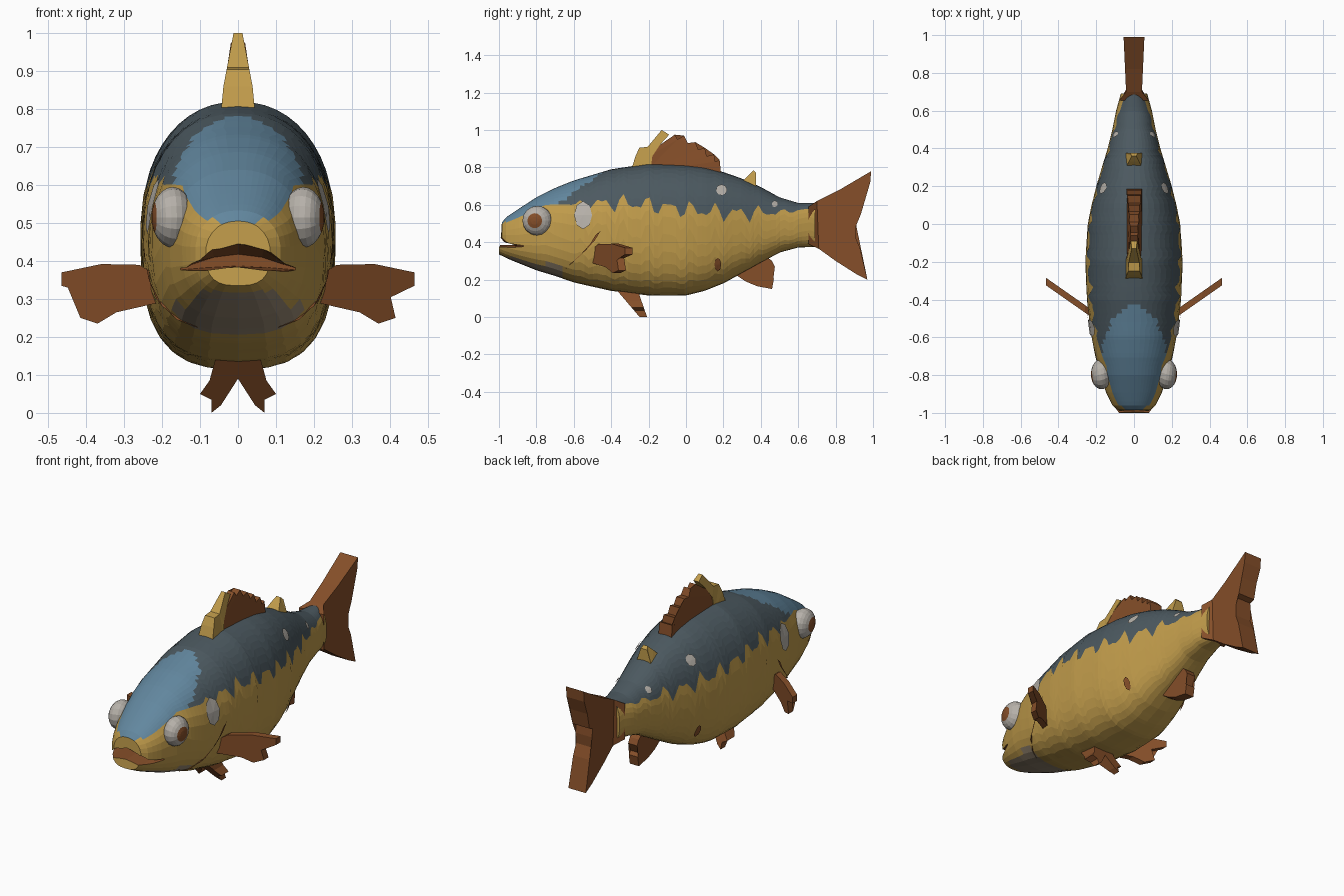
import bpy, bmesh, math
from mathutils import Vector

if "Cube" in bpy.data.objects:
    bpy.data.objects.remove(bpy.data.objects["Cube"])

# ---- colours ----
COLOURS = [("ochre_yellow", (0.53, 0.33, 0.07)), ("slate_back", (0.072, 0.100, 0.117)),
           ("blue_forehead", (0.122, 0.242, 0.345)), ("rust_brown", (0.235, 0.077, 0.022)),
           ("pale_grey", (0.47, 0.44, 0.40)), ("chin_taupe", (0.33, 0.26, 0.18))]
MATS = []
for n, c in COLOURS:
    m = bpy.data.materials.new(n)
    m.diffuse_color = (*c, 1)
    m.use_nodes = True
    m.node_tree.nodes["Principled BSDF"].inputs["Base Color"].default_value = m.diffuse_color
    MATS.append(m)
YELLOW, SLATE, BLUE, BROWN, PALE, CHIN = range(6)


def finish(name, bm):
    bmesh.ops.recalc_face_normals(bm, faces=bm.faces)
    me = bpy.data.meshes.new(name)
    bm.to_mesh(me)
    bm.free()
    for m in MATS:
        me.materials.append(m)
    ob = bpy.data.objects.new(name, me)
    bpy.context.collection.objects.link(ob)
    return ob


def loft(name, rings, rule):
    """Closed rings joined by quads and capped; rule(centre, segment) gives the colour."""
    bm = bmesh.new()
    vs = [[bm.verts.new(p) for p in r] for r in rings]
    n = len(vs[0])
    for a, b in zip(vs, vs[1:]):
        for k in range(n):
            f = bm.faces.new((a[k], a[(k + 1) % n], b[(k + 1) % n], b[k]))
            f.material_index = rule(f.calc_center_median(), k)
    for r in (vs[0], vs[-1]):
        f = bm.faces.new(r)
        f.material_index = rule(f.calc_center_median(), n // 2)
    return finish(name, bm)


def fin(name, pts, place, mat):
    """Thick outline; place(u, v, side) positions both faces."""
    bm = bmesh.new()
    a, b = ([bm.verts.new(place(u, v, s)) for u, v in pts] for s in (1, -1))
    n = len(pts)
    fs = [bm.faces.new(a), bm.faces.new(b)]
    for k in range(n):
        bm.faces.new((a[k], a[(k + 1) % n], b[(k + 1) % n], b[k]))
    for f in bm.faces:
        f.material_index = mat
    bmesh.ops.triangulate(bm, faces=fs)
    return finish(name, bm)


# ---- body shape: y, top, bottom, half width ----
PROFILE = [(-0.985, 0.505, 0.335, 0.085), (-0.96, 0.535, 0.315, 0.115), (-0.9, 0.575, 0.29, 0.145),
           (-0.8, 0.64, 0.25, 0.18), (-0.7, 0.69, 0.22, 0.205), (-0.6, 0.73, 0.185, 0.225),
           (-0.4, 0.79, 0.14, 0.25), (-0.2, 0.82, 0.115, 0.258), (0, 0.812, 0.115, 0.245),
           (0.1, 0.80, 0.14, 0.225), (0.2, 0.775, 0.18, 0.20), (0.3, 0.74, 0.235, 0.17),
           (0.4, 0.695, 0.29, 0.14), (0.5, 0.64, 0.345, 0.115), (0.6, 0.61, 0.372, 0.095),
           (0.69, 0.61, 0.375, 0.07)]
EDGE = [(-1, 0.49), (-0.9, 0.53), (-0.75, 0.60), (-0.3, 0.61), (0, 0.575), (0.25, 0.555),
        (0.5, 0.56), (0.7, 0.58)]


def lerp(table, y):
    for a, b in zip(table, table[1:]):
        if y <= b[0]:
            t = max(0, (y - a[0]) / (b[0] - a[0]))
            return [p + (q - p) * t for p, q in zip(a[1:], b[1:])]
    return table[-1][1:]


def surf(y, z):
    """Half width of the body at a given length and height."""
    t, b, w = lerp(PROFILE, y)
    s = (z - (t + b) / 2) / ((t - b) / 2)
    e = 2.2 if s > 0 else 2.8
    return w * max(0, 1 - abs(s) ** e) ** (1 / e)


NU, NL, STEPS = 9, 10, 72
rings = []
for i in range(STEPS + 1):
    y = -0.985 + 1.675 * i / STEPS
    t, b, w = lerp(PROFILE, y)
    c, h = (t + b) / 2, (t - b) / 2
    amp = min(1, max(0, (y + 0.65) * 5)) * min(1, max(0.2, (0.6 - y) * 4))
    zb = lerp(EDGE, y)[0] + amp * (0.034 * math.sin(y * 52) + 0.022 * math.sin(y * 87))
    zb = max(c + 0.01, min(zb, t - 0.015))
    ab = math.asin(((zb - c) / h) ** 1.1)
    angles = [math.pi / 2 + (ab - math.pi / 2) * k / NU for k in range(NU)]
    angles += [ab + (-math.pi / 2 - ab) * k / NL for k in range(NL + 1)]
    half = []
    for a in angles:
        e = 2.2 if a > 0 else 2.8
        z = c + h * math.copysign(abs(math.sin(a)) ** (2 / e), a)
        x = w * max(0, math.cos(a)) ** (2 / e)
        jut = 0.015 if i == 0 and z < 0.4 else 0
        half.append(Vector((x, y - jut, z)))
    half[0].x = half[-1].x = 0
    rings.append(half + [Vector((-p.x, p.y, p.z)) for p in half[-2:0:-1]])


def body_colour(p, k):
    n = NU + NL
    k = k if k < n else 2 * n - 1 - k
    if k < NU:
        blue = (p.x / 0.168) ** 2 + ((p.y + 0.71) / 0.28) ** 2 < 1 and p.z > 0.5
        return BLUE if blue else (YELLOW if p.y < -0.96 else SLATE)
    if -0.965 < p.y < -0.65 and p.z < 0.335 - 0.2 * (p.y + 1):
        return CHIN
    return YELLOW


body = loft("fish_body", rings, body_colour)

# ---- open mouth, cut with an arched wedge ----
arch = [(-0.2, 0.35), (-0.13, 0.395), (-0.07, 0.44), (0, 0.46), (0.07, 0.44), (0.13, 0.395),
        (0.2, 0.35), (0.1, 0.37), (0, 0.383), (-0.1, 0.37)]
cutter = loft("mouth_cutter", [[Vector((x, -1.05, z)) for x, z in arch],
                               [Vector((x * 0.9, -0.87, 0.39 + (z - 0.39) * 0.4)) for x, z in arch]],
              lambda p, k: BROWN)
mod = body.modifiers.new("mouth", 'BOOLEAN')
mod.operation, mod.object, mod.solver = 'DIFFERENCE', cutter, 'EXACT'
bpy.context.view_layer.objects.active = body
bpy.ops.object.modifier_apply(modifier="mouth")
bpy.data.objects.remove(cutter)

# ---- fins on the centre line ----
fin("tail_fin", [(0.655, 0.59), (0.70, 0.62), (0.82, 0.68), (0.99, 0.78), (0.985, 0.72), (0.955, 0.64),
                 (0.935, 0.55), (0.905, 0.54), (0.91, 0.49), (0.905, 0.43), (0.93, 0.37), (0.97, 0.20),
                 (0.91, 0.23), (0.80, 0.30), (0.71, 0.365), (0.655, 0.39)],
    lambda y, z, s: (s * (0.078 - 0.8 * (y - 0.655) if y < 0.7 else 0.042 + 0.045 * (y - 0.7)), y, z), BROWN)
taper = lambda y, z, s: (s * max(0.012, 0.042 - 0.15 * max(0, z - 0.82)), y, z)
fin("dorsal_fin", [(-0.21, 0.78), (-0.18, 0.87), (-0.14, 0.92), (-0.06, 0.975), (-0.045, 0.95), (-0.01, 0.97),
                   (0.01, 0.93), (0.05, 0.935), (0.065, 0.895), (0.10, 0.905), (0.11, 0.86), (0.15, 0.87),
                   (0.155, 0.83), (0.18, 0.84), (0.19, 0.74)], taper, BROWN)
fin("dorsal_front_spines", [(-0.295, 0.78), (-0.27, 0.86), (-0.25, 0.905), (-0.205, 0.91), (-0.13, 1.0),
                            (-0.09, 0.975), (-0.14, 0.92), (-0.18, 0.86), (-0.19, 0.78)],
    lambda y, z, s: (s * max(0.01, 0.046 - 0.19 * max(0, z - 0.82)), y, z), YELLOW)
fin("small_back_fin", [(0.28, 0.70), (0.33, 0.755), (0.36, 0.785), (0.375, 0.77), (0.375, 0.68)],
    lambda y, z, s: (s * max(0.012, 0.05 - 0.5 * max(0, z - 0.71)), y, z), YELLOW)
fin("anal_fin", [(0.26, 0.23), (0.32, 0.19), (0.38, 0.165), (0.46, 0.15), (0.47, 0.205), (0.45, 0.22),
                 (0.475, 0.27), (0.46, 0.30), (0.42, 0.33), (0.30, 0.29)],
    lambda y, z, s: (s * 0.028, y, z), BROWN)

# ---- paired parts ----
GILL = [(-0.47, 0.45), (-0.50, 0.40), (-0.55, 0.345), (-0.61, 0.29), (-0.67, 0.235)]
SPOTS = [("cheek_patch", -0.55, 0.545, 0.048, 0.075, PALE), ("back_spot", 0.19, 0.68, 0.03, 0.03, PALE),
         ("tail_spot", 0.475, 0.605, 0.016, 0.018, PALE), ("flank_spot", 0.17, 0.28, 0.018, 0.036, BROWN)]


def skin(m, y, z, off=0.008):
    return Vector((m * (surf(y, z) + off), y, z))


for m, side in ((1, "right"), (-1, "left")):
    fin(side + "_pectoral_fin", [(0.21, 0.36), (0.26, 0.39), (0.36, 0.392), (0.465, 0.37), (0.465, 0.335),
                                 (0.40, 0.315), (0.415, 0.25), (0.37, 0.235), (0.32, 0.265), (0.21, 0.29)],
        lambda x, z, s: (m * x, -0.47 + (x - 0.23) * 0.7 + s * 0.02, z), BROWN)
    fin(side + "_pelvic_fin", [(0.0, 0.14), (0.06, 0.14), (0.075, 0.085), (0.10, 0.05), (0.07, 0.035),
                               (0.07, 0.0), (0.045, 0.02), (0.0, 0.09)],
        lambda x, z, s: (m * x, -0.30 + (0.12 - z) * 0.6 + s * (0.02 + 0.25 * z), z), BROWN)
    # eyeball with a brown iris at its outward pole
    bm = bmesh.new()
    bmesh.ops.create_uvsphere(bm, u_segments=16, v_segments=12, radius=0.08)
    for f in bm.faces:
        f.material_index = BROWN if f.calc_center_median().z > 0.068 else PALE
    axis = Vector((m, -0.2, 0)).normalized()
    bm.transform(axis.to_track_quat('Z', 'Y').to_matrix().to_4x4())
    for v in bm.verts:
        v.co = Vector((v.co.x * 0.7 + m * 0.172, v.co.y - 0.795, v.co.z + 0.515))
    finish(side + "_eye", bm)
    # gill slit ribbon
    bm = bmesh.new()
    rows = [[bm.verts.new(skin(m, y + d, z + d * 0.8)) for d in (-0.013, 0.013)] for y, z in GILL]
    for a, b in zip(rows, rows[1:]):
        bm.faces.new((a[0], a[1], b[1], b[0])).material_index = BROWN
    finish(side + "_gill_slit", bm)
    # skin spots
    for name, y, z, ry, rz, mat in SPOTS:
        bm = bmesh.new()
        mid = bm.verts.new(skin(m, y, z))
        rim = [bm.verts.new(skin(m, y + ry * math.cos(k * math.pi / 4), z + rz * math.sin(k * math.pi / 4)))
               for k in range(8)]
        for k in range(8):
            bm.faces.new((mid, rim[k], rim[(k + 1) % 8])).material_index = mat
        finish(side + "_" + name, bm)
